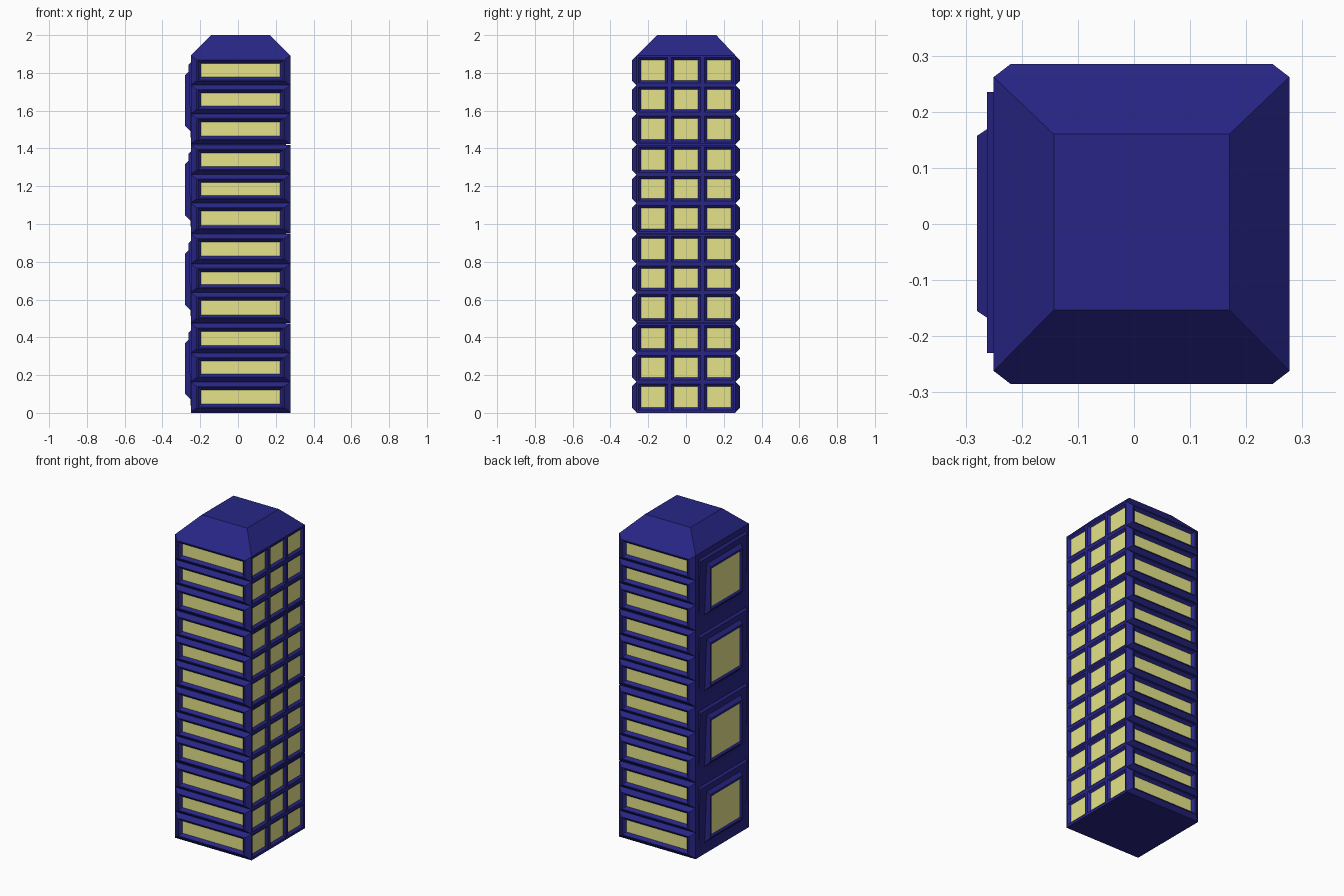
import bpy, bmesh

if "Cube" in bpy.data.objects:
    bpy.data.objects.remove(bpy.data.objects["Cube"])

def material(name, rgb):
    m = bpy.data.materials.new(name)
    m.diffuse_color = (*rgb, 1)
    m.use_nodes = True
    m.node_tree.nodes["Principled BSDF"].inputs["Base Color"].default_value = m.diffuse_color
    return m

BLUE = material("wall_blue", (0.021, 0.019, 0.24))
YELLOW = material("window_yellow", (0.78, 0.77, 0.25))

X0, X1, Y = -0.25, 0.277, 0.262
SECTIONS = [0.0, 0.473, 0.946, 1.419]
FLOORS = [(0.004, 0.164), (0.164, 0.316), (0.316, 0.473)]

def finish(bm, name, mat):
    me = bpy.data.meshes.new(name)
    bm.to_mesh(me)
    bm.free()
    me.materials.append(mat)
    bpy.context.collection.objects.link(bpy.data.objects.new(name, me))

def solid(name, *levels):
    """Closed block through stacked rectangles (x0, x1, y0, y1, z)."""
    bm = bmesh.new()
    loops = [[bm.verts.new(p) for p in
              ((x0, y0, z), (x1, y0, z), (x1, y1, z), (x0, y1, z))]
             for x0, x1, y0, y1, z in levels]
    bm.faces.new(loops[0][::-1])
    bm.faces.new(loops[-1])
    for a, b in zip(loops, loops[1:]):
        for i in range(4):
            j = (i + 1) % 4
            bm.faces.new((a[i], a[j], b[j], b[i]))
    finish(bm, name, BLUE)

# wall-plane coordinates (across, up, outward) to world, and winding flip
SIDES = {"front": (lambda u, v, d: (u, -d, v), False),
         "back": (lambda u, v, d: (u, d, v), True),
         "right": (lambda u, v, d: (d, u, v), False),
         "left": (lambda u, v, d: (-d, u, v), True)}

def windows(side, cells, profile):
    """Nested rectangular rings per cell; profile is (side inset, top inset, distance out)."""
    to_world, flip = SIDES[side]
    frame, glass = bmesh.new(), bmesh.new()

    def face(bm, pts):
        bm.faces.new([bm.verts.new(p) for p in (pts[::-1] if flip else pts)])

    for u0, u1, v0, v1 in cells:
        rings = []
        for a, b, d in profile:
            rings.append([to_world(u, v, d) for u, v in
                          ((u0 + a, v0 + b), (u1 - a, v0 + b),
                           (u1 - a, v1 - b), (u0 + a, v1 - b))])
        for r, s in zip(rings, rings[1:]):
            for i in range(4):
                j = (i + 1) % 4
                face(frame, [r[i], r[j], s[j], s[i]])
        face(glass, rings[-1])
    bmesh.ops.remove_doubles(frame, verts=frame.verts, dist=1e-5)
    finish(frame, side + "_window_frames", BLUE)
    finish(glass, side + "_window_panes", YELLOW)

# tower core, base and roof (roof slope runs on into the top window bevels)
solid("tower_core", (X0, 0.255, -Y, Y, 0), (X0, 0.255, -Y, Y, 1.891))
solid("base_plate", (X0, X1, -Y, Y, 0), (X0, X1, -Y, Y, 0.004))
solid("roof", (X0, X1, -Y, Y, 1.892), (-0.143, 0.17, -0.153, 0.16, 2.0))

# front and back strip windows, one per floor
strips = [(X0, X1, s + a, s + b) for s in SECTIONS for a, b in FLOORS]
for side in ("front", "back"):
    windows(side, strips, [(0, 0, Y), (0.03, 0.023, 0.285), (0.039, 0.027, 0.285),
                           (0.055, 0.042, 0.268)])

# right side grid of recessed square windows
grid = [(-Y + i * 2 * Y / 3, -Y + (i + 1) * 2 * Y / 3, a, b)
        for _, _, a, b in strips for i in range(3)]
windows("right", grid, [(0, 0, X1), (0.011, 0.011, X1), (0.024, 0.024, 0.265)])

# left side large framed windows
big = [(-0.175, 0.177, s + 0.07, s + 0.4) for s in SECTIONS]
windows("left", big, [(0, 0, 0.25), (0.02, 0.03, 0.28), (0.027, 0.037, 0.28),
                      (0.038, 0.048, 0.274)])

# left wall panels that lean out slightly towards the top
for n, s in enumerate(SECTIONS):
    solid("left_panel_%d" % (n + 1),
          (-0.2505, -0.245, -0.23, 0.235, s + 0.04),
          (-0.262, -0.245, -0.23, 0.235, s + 0.425),
          (-0.2505, -0.245, -0.23, 0.235, s + 0.437))
